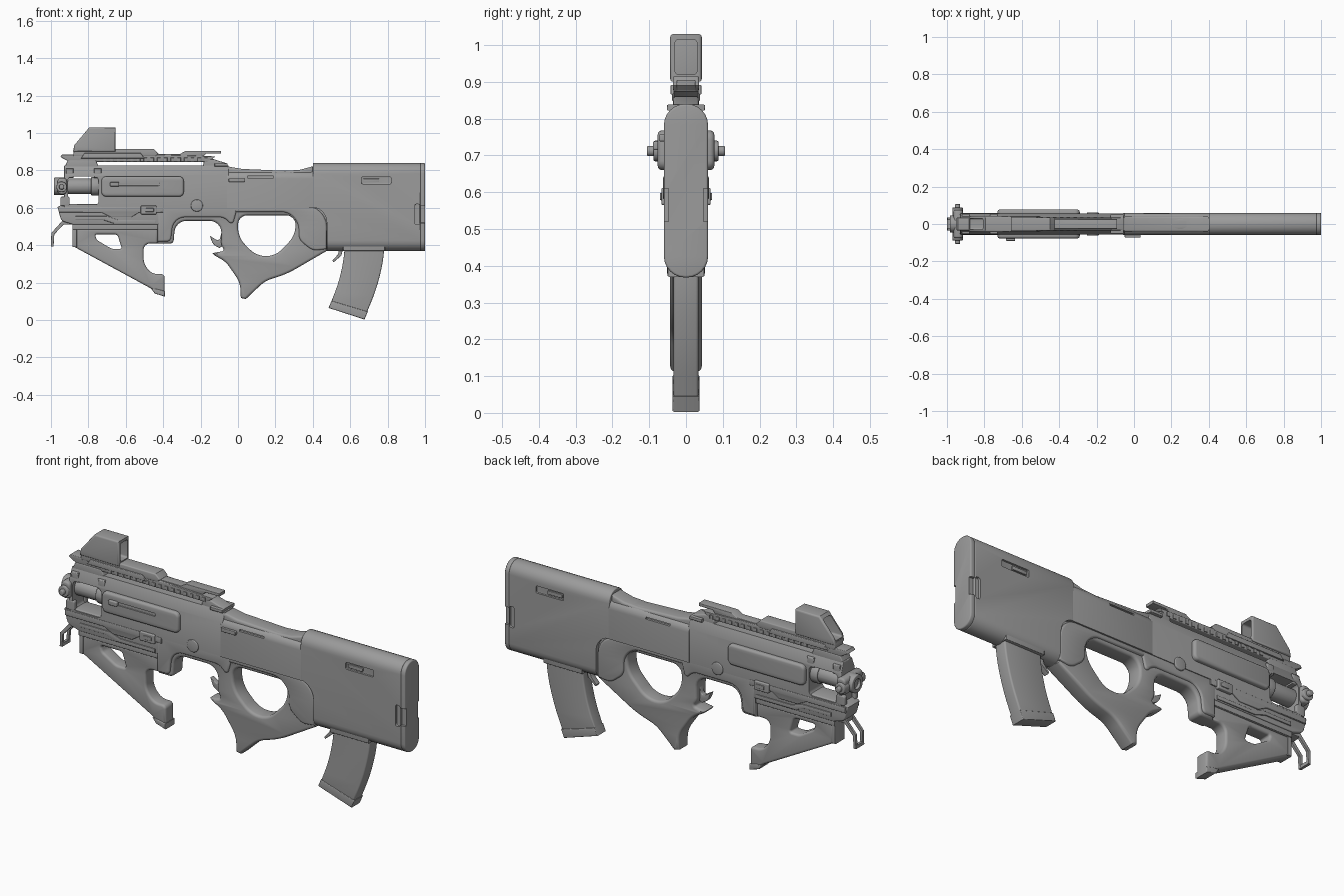
import bpy, bmesh, math
from mathutils import Vector, Matrix

AXES = {'y': Matrix(((1, 0, 0), (0, 0, -1), (0, 1, 0))).to_4x4(),
        'x': Matrix(((0, 0, 1), (1, 0, 0), (0, 1, 0))).to_4x4()}
grey = bpy.data.materials.new('dark_grey')
grey.diffuse_color = (.33, .33, .33, 1)


def fillet(pts, steps=6):
    """Round each corner (a, b, radius) of a closed outline with an arc."""
    out = []
    for i, p in enumerate(pts):
        c = Vector(p[:2])
        a, b = Vector(pts[i - 1][:2]) - c, Vector(pts[(i + 1) % len(pts)][:2]) - c
        r = p[2] if len(p) > 2 else 0
        t = min(r, a.length * .48, b.length * .48)
        u, v = a.normalized(), b.normalized()
        if t < 1e-4 or abs(u.dot(v)) > .998:
            out.append(c)
            continue
        mid = c + (u + v) * t / (1 + u.dot(v))
        s, e = c + u * t - mid, c + v * t - mid
        out += [mid + s.normalized().slerp(e.normalized(), k / steps) * s.length
                for k in range(steps + 1)]
    return out


def plate(name, loops, half, bevel=.006, axis='y', at=0):
    """Extrude an outline (plus optional holes) symmetrically, with rounded rims."""
    cu = bpy.data.curves.new(name, 'CURVE')
    cu.dimensions, cu.fill_mode = '2D', 'BOTH'
    cu.extrude, cu.bevel_depth, cu.offset = half - bevel, bevel, -bevel
    cu.bevel_resolution = 2
    for loop in loops:
        pts = fillet(loop)
        sp = cu.splines.new('POLY')
        sp.points.add(len(pts) - 1)
        for q, p in zip(sp.points, pts):
            q.co = (p.x, p.y, 0, 1)
        sp.use_cyclic_u = True
    tmp = bpy.data.objects.new(name, cu)
    bpy.context.collection.objects.link(tmp)
    dg = bpy.context.evaluated_depsgraph_get()
    me = bpy.data.meshes.new_from_object(tmp.evaluated_get(dg))
    bpy.data.objects.remove(tmp)
    me.transform(AXES[axis])
    me.transform(Matrix.Translation((at, 0, 0) if axis == 'x' else (0, at, 0)))
    bm = bmesh.new()
    bm.from_mesh(me)
    bmesh.ops.remove_doubles(bm, verts=bm.verts, dist=1e-5)
    bmesh.ops.recalc_face_normals(bm, faces=bm.faces)
    bm.to_mesh(me)
    bm.free()
    me.materials.clear()
    me.materials.append(grey)
    ob = bpy.data.objects.new(name, me)
    bpy.context.collection.objects.link(ob)
    return ob


def rect(a0, a1, b0, b1, r=0):
    return [(a0, b0, r), (a1, b0, r), (a1, b1, r), (a0, b1, r)]


def box(name, a0, a1, b0, b1, half, r=0, bevel=.004, axis='y', at=0):
    return plate(name, [rect(a0, a1, b0, b1, r)], half, bevel, axis, at)


def disc(name, a, b, r, half, axis='y', at=0, bevel=.004):
    return box(name, a - r, a + r, b - r, b + r, half, r, bevel, axis, at)


def cut(ob, *cutters):
    bpy.context.view_layer.objects.active = ob
    for c in cutters:
        m = ob.modifiers.new('cut', 'BOOLEAN')
        m.operation, m.solver, m.object = 'DIFFERENCE', 'EXACT', c
        bpy.ops.object.modifier_apply(modifier=m.name)
        bpy.data.objects.remove(c)


# Stock: capsule section, relieved for the grip, with recessed slots
stock = box('stock', -.06, .06, .368, .84, .288, .0575, .004, 'x', .688)
cut(stock, plate('cutter', [[(.3, .3), (.475, .3), (.475, .605, .12), (.3, .605)]], .2, .001))
for s in (-1, 1):
    cut(stock, box('cutter', .66, .82, .728, .765, .01, .008, .001, at=s * .06),
        box('cutter', .945, .972, .51, .62, .012, .01, .001, at=s * .06))
    box('stock_slot_bar', .67, .755, .737, .756, .005, .004, .002, at=s * .053)
butt = box('butt_pad', -.06, .06, .368, .84, .013, .0575, .006, 'x', .987)
for s in (-1, 1):
    cut(butt, box('cutter', .95, 1.1, .52, .61, .012, .01, .001, at=s * .06))

# Receiver and top cover
receiver = plate('receiver', [[(-.06, .6), (.06, .6), (.06, .80, .045), (-.06, .80, .045)]],
                 .24, .003, 'x', .18)
for s in (-1, 1):
    cut(receiver, box('cutter', .05, .19, .76, .77, .012, 0, .001, at=s * .06))
plate('top_cover', [[(-.06, .74), (.40, .74), (.40, .822), (.33, .803), (.25, .798),
                     (.02, .808), (-.06, .822)]], .043, .012)
box('selector', -.05, .035, .738, .758, .008, .005, .003, at=-.064)
plate('receiver_rear_bridge', [[(.33, .6), (.44, .6), (.44, .70), (.33, .70)]], .058)

# Front housing with the barrel window
housing = plate('front_housing', [[(-.056, .6), (.056, .6), (.056, .775), (.034, .826),
                                   (-.034, .826), (-.056, .775)]], .44, .004, 'x', -.49)
cut(housing, box('cutter', -.91, -.745, .612, .768, .2, .025, .001))
plate('lower_housing', [[(-.935, .62), (-.965, .605), (-.945, .53, .02), (-.88, .51),
                         (-.42, .51), (-.42, .62)]], .05)
plate('side_ledge', [[(-.955, .605), (-.40, .605), (-.40, .575), (-.53, .575), (-.57, .55),
                      (-.68, .55), (-.73, .575), (-.955, .575)]], .058, .004)
plate('side_rib', [[(-.87, .535), (-.72, .535), (-.66, .515), (-.44, .515), (-.44, .535),
                    (-.64, .535), (-.70, .555), (-.87, .555)]], .055, .003)
panel = box('side_panels', -.73, -.29, .66, .768, .077, .025, .012)
cut(panel, box('cutter', -.69, -.42, .718, .734, .006, .005, .001, at=-.077))
box('charging_handle', -.685, -.635, .714, .738, .02, .006, .004, at=-.07)
box('side_latch', -.52, -.435, .565, .612, .067, .006)
box('side_latch_button', -.495, -.45, .578, .598, .071, .004, .003)
disc('pivot_pin', -.22, .612, .032, .062)
for x, z in ((-.9, .79), (-.75, .79)):
    box('housing_clip', x - .02, x + .02, z - .03, z + .02, .054, 0, .006)

# Barrel, muzzle and cross knobs
disc('barrel', 0, .715, .042, .11, 'x', -.84)
disc('barrel_collar', 0, .715, .05, .02, 'x', -.765)
muzzle = disc('muzzle', 0, .715, .046, .03, 'x', -.955)
cut(muzzle, disc('cutter', 0, .715, .026, .03, 'x', -1.0, .001))
box('knob_block', -.965, -.915, .672, .76, .075, .02, .01)
disc('knob_drum', -.943, .712, .028, .088)
disc('knob_pin', -.943, .712, .014, .106)
for s in (-1, 1):
    box('front_lug', -.95, -.90, .61, .66, .012, .01, at=s * .045)

# Sling loop below the muzzle
for s in (-1, 1):
    plate('sling_loop_arm', [[(-.93, .57), (-.905, .57), (-.915, .53), (-.982, .458),
                              (-.986, .395), (-1.0, .395), (-.998, .465), (-.94, .53)]],
          .007, .002, at=s * .028)
box('sling_loop_bar', -1.0, -.986, .393, .41, .035, 0, .003)
box('sling_loop_mount', -.94, -.885, .51, .58, .035)

# Upper rail with cross teeth, front post and rear block
plate('top_rail', [[(-.94, .885), (-.95, .872), (-.90, .845), (-.16, .845), (-.12, .875),
                    (-.43, .885)]], .034, .004)
for i in range(16):
    x = -.72 + i * .036
    box('rail_tooth', x, x + .018, .848, .868, .038, 0, .002)
plate('front_rail_foot', [[(-.93, .81), (-.74, .81), (-.76, .855), (-.91, .855)]], .036)
plate('rear_rail_foot', [[(-.19, .81), (-.05, .81), (-.06, .838), (-.13, .86), (-.18, .86)]], .034)
box('rear_clamp', -.125, -.055, .822, .838, .052, 0, .004)
plate('rear_top_plate', [[(-.43, .888), (-.31, .888), (-.28, .905), (-.09, .905), (-.09, .89),
                          (-.17, .89), (-.2, .86), (-.43, .86)]], .026, .003)

# Optic: base, tunnel hood and lens
plate('optic_base', [[(-.88, .875), (-.44, .875), (-.425, .89), (-.45, .915), (-.88, .915)]],
      .036, .006)
plate('optic_clamp', [[(-.84, .865), (-.50, .865), (-.52, .892), (-.82, .892)]], .042, .004)
hood = plate('optic_hood', [[(-.882, .90), (-.655, .90), (-.655, 1.03), (-.795, 1.03),
                             (-.875, .935)]], .043, .009)
cut(hood, box('cutter', -.03, .03, .92, 1.015, .2, .01, .001, 'x', -.77))
box('optic_lens', -.034, .034, .912, 1.02, .004, 0, .001, 'x', -.74)

# Thumbhole grip with trigger arch
plate('grip', [
    [(-.43, .62), (-.43, .408), (-.345, .408, .02), (-.335, .53, .10), (-.088, .53, .10),
     (-.09, .40, .03), (-.07, .37, .015), (-.136, .358), (-.125, .345), (-.065, .312, .04), (.012, .20, .04),
     (.015, .118), (.042, .112), (.145, .21, .04), (.26, .245, .06), (.475, .37),
     (.478, .50, .02), (.478, .612)],
    [(0, .56, .05), (.31, .56, .055), (.305, .45, .05), (.20, .342, .05), (.10, .342, .05),
     (0, .44, .07)]], .043, .014)
plate('trigger_housing', [[(-.43, .615), (-.43, .42), (-.36, .42, .02), (-.345, .55, .10),
                           (-.07, .55, .08), (-.03, .5, .05), (.0, .615)]], .052, .01)
plate('grip_shoulder', [[(-.03, .61), (-.03, .578), (.27, .578, .06), (.325, .52, .05),
                         (.325, .43, .03), (.40, .37, .03), (.474, .38), (.474, .61, .12)]], .052, .01)
plate('trigger', [[(-.085, .48), (-.10, .42, .02), (-.15, .45), (-.135, .405, .03),
                   (-.10, .385), (-.075, .40)]], .014, .004)

# Angled foregrip with triangular opening
plate('foregrip', [
    [(-.882, .49), (-.882, .395), (-.46, .166, .02), (-.445, .145), (-.392, .127),
     (-.392, .246, .02), (-.46, .246, .03), (-.505, .30, .05), (-.505, .41, .06), (-.43, .41), (-.43, .49)],
    [(-.765, .458, .012), (-.645, .458, .015), (-.62, .38, .012), (-.675, .38, .015),
     (-.755, .428, .01)]], .036, .012)
box('foregrip_rail', -.885, -.43, .484, .516, .045)
box('foregrip_nose', -.885, -.862, .39, .50, .04)
plate('foregrip_toe', [[(-.465, .168), (-.445, .142), (-.39, .125), (-.39, .155), (-.43, .165)]],
      .04, .005)

# Magazine, well trim and release lever
plate('magazine_well', [[(.55, .46), (.785, .46), (.785, .37), (.562, .37), (.562, .42), (.55, .43)]],
      .05, .004)
plate('magazine', [[(.572, .45), (.568, .34, .1), (.542, .21, .1), (.488, .07), (.676, .008),
                    (.742, .17, .1), (.778, .32, .1), (.785, .45)]], .034, .008)
plate('magazine_floor', [[(.50, .103), (.484, .065), (.676, .003), (.694, .045)]], .037, .005)
plate('magazine_release', [[(.545, .40), (.565, .40), (.553, .345), (.51, .308), (.505, .318),
                            (.535, .352)]], .015, .002)
box('magazine_release_mount', .475, .565, .378, .42, .03)

# Smooth shading with hard edges kept
bpy.ops.object.select_all(action='SELECT')
bpy.context.view_layer.objects.active = stock
bpy.ops.object.shade_smooth_by_angle(angle=math.radians(35))
